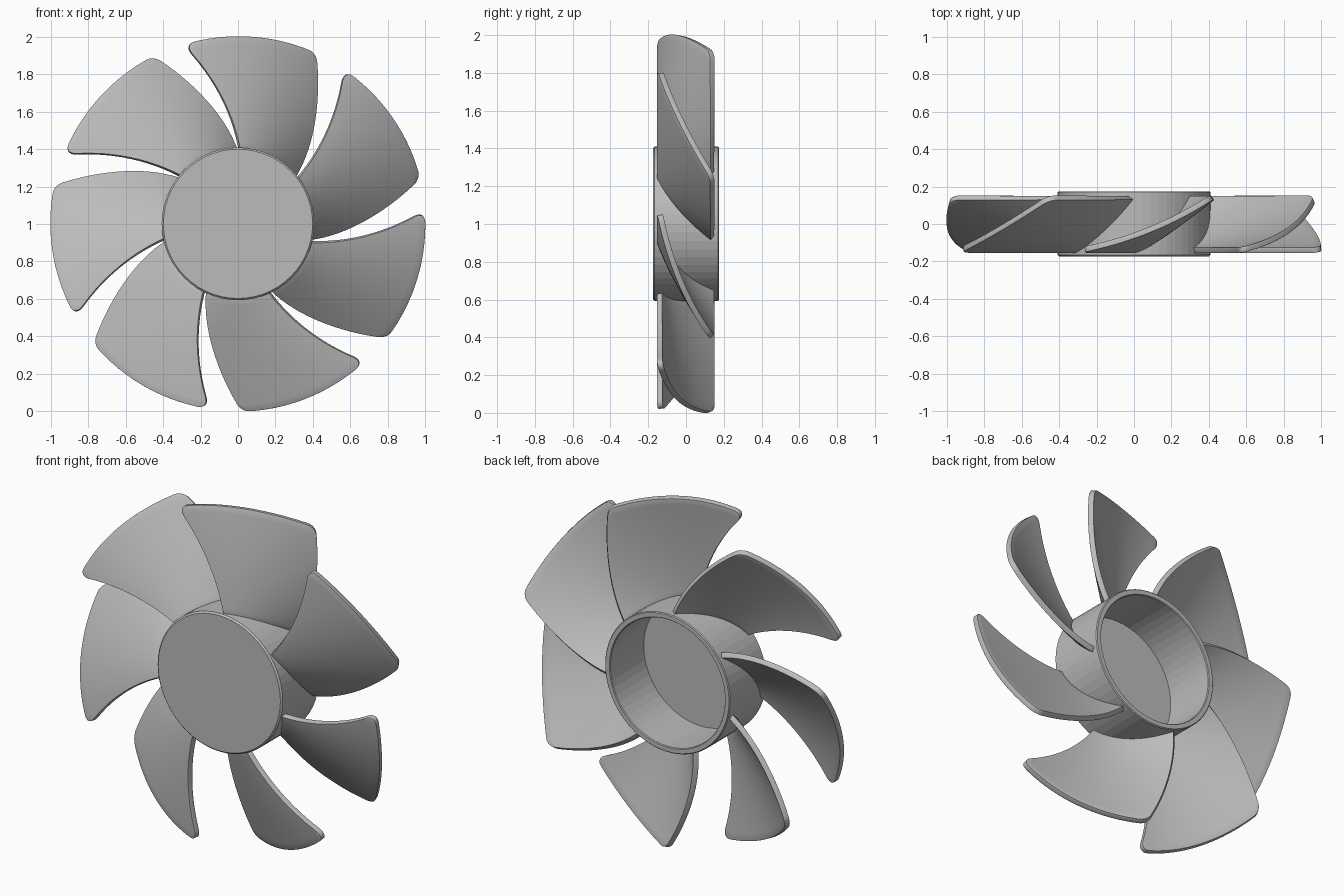
import bpy, bmesh
from math import sin, cos, radians, sqrt, pi, tau
from mathutils import Matrix, Vector

cube = bpy.data.objects.get("Cube")
if cube:
    bpy.data.objects.remove(cube, do_unlink=True)

BLADES = 7
HUB_R = 0.408
ROOT_R = 0.395
TIP_R = 1.0
CENTRE = Vector((0, 0, 1.001))

grey = bpy.data.materials.new("light grey plastic")
grey.use_nodes = True
colour = (0.5, 0.5, 0.5, 1)
grey.diffuse_color = colour
grey.node_tree.nodes["Principled BSDF"].inputs["Base Color"].default_value = colour


def add_object(name, mesh):
    obj = bpy.data.objects.new(name, mesh)
    bpy.context.collection.objects.link(obj)
    obj.location = CENTRE
    return obj


def mesh_from(bm, name):
    bmesh.ops.recalc_face_normals(bm, faces=bm.faces)
    mesh = bpy.data.meshes.new(name)
    bm.to_mesh(mesh)
    bm.free()
    mesh.materials.append(grey)
    return mesh


def select_only(obj):
    bpy.ops.object.select_all(action="DESELECT")
    obj.select_set(True)
    bpy.context.view_layer.objects.active = obj


# Hub: a cup turned around the y axis, closed at the front and open at the back
profile = [(0, -0.175), (0.399, -0.175), (HUB_R, -0.166), (HUB_R, 0.17),
           (0.403, 0.175), (0.378, 0.175), (0.374, 0.17), (0.374, -0.14), (0, -0.14)]
bm = bmesh.new()
verts = [bm.verts.new((r, y, 0)) for r, y in profile]
edges = [bm.edges.new(pair) for pair in zip(verts, verts[1:])]
bmesh.ops.spin(bm, geom=verts + edges, cent=(0, 0, 0), axis=(0, 1, 0),
               angle=tau, steps=56)
bmesh.ops.remove_doubles(bm, verts=bm.verts, dist=0.0005)
add_object("hub", mesh_from(bm, "hub"))


# Blade: a cambered sheet swept between a leading and a trailing edge
def corner_drop(distance, width, height):
    """Radial cut that rounds a tip corner."""
    if distance >= width:
        return 0
    return height * (1 - sqrt(1 - (1 - distance / width) ** 2))


def blade_point(s, u):
    tip = TIP_R - corner_drop(s, 0.08, 0.06) - corner_drop(1 - s, 0.05, 0.04)
    r = ROOT_R + u * (tip - ROOT_R)
    span = (r - ROOT_R) / (TIP_R - ROOT_R)
    leading = 1.2 - 18.2 * span
    trailing = 49.5 - 25.3 * span - 1.3 * sin(pi * span)
    angle = radians(leading + s * (trailing - leading))
    y = -0.14 + 0.28 * (0.45 * s + 0.55 * s * s)
    return r * sin(angle), y, r * cos(angle)


CHORD, SPAN = 32, 16
bm = bmesh.new()
# Cosine spacing packs rows near the rounded corners
grid = [[bm.verts.new(blade_point((1 - cos(pi * i / CHORD)) / 2, j / SPAN))
         for j in range(SPAN + 1)] for i in range(CHORD + 1)]
for a, b in zip(grid, grid[1:]):
    for j in range(SPAN):
        bm.faces.new((a[j], a[j + 1], b[j + 1], b[j]))
blade = add_object("blade_1", mesh_from(bm, "blade"))

thick = blade.modifiers.new("thickness", "SOLIDIFY")
thick.thickness = 0.03
thick.offset = 0
soft = blade.modifiers.new("soft edges", "BEVEL")
soft.width = 0.006
soft.segments = 2
soft.limit_method = "ANGLE"
soft.angle_limit = radians(50)
select_only(blade)
bpy.ops.object.convert(target="MESH")
bpy.ops.object.shade_smooth_by_angle(angle=radians(35))

# Remaining blades share the mesh, turned around the hub
for k in range(1, BLADES):
    copy = add_object(f"blade_{k + 1}", blade.data)
    copy.rotation_euler = (0, tau * k / BLADES, 0)
